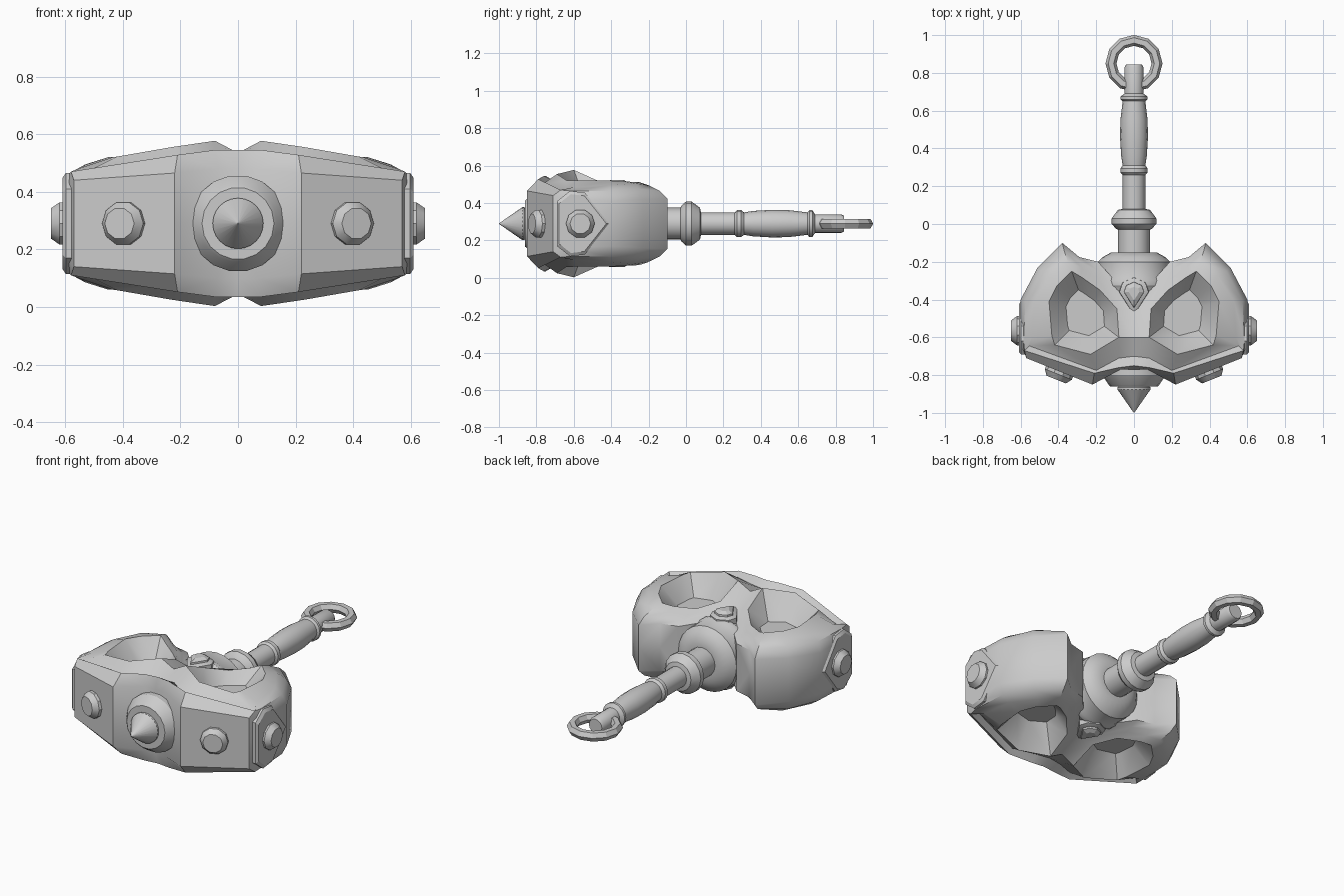
import bpy, bmesh, math
from mathutils import Vector

if "Cube" in bpy.data.objects:
    bpy.data.objects.remove(bpy.data.objects["Cube"])

ZC = 0.29  # height of the hammer's axis


def finish(name, bm, angle=30):
    bmesh.ops.remove_doubles(bm, verts=bm.verts, dist=1e-4)
    bmesh.ops.recalc_face_normals(bm, faces=bm.faces)
    me = bpy.data.meshes.new(name)
    bm.to_mesh(me)
    bm.free()
    ob = bpy.data.objects.new(name, me)
    bpy.context.collection.objects.link(ob)
    ob.location.z = ZC
    bpy.ops.object.select_all(action='DESELECT')
    ob.select_set(True)
    bpy.context.view_layer.objects.active = ob
    bpy.ops.object.shade_smooth_by_angle(angle=math.radians(angle))
    return ob


def loft(name, rings, angle=30):
    """Skin closed rings of points and cap both ends."""
    bm = bmesh.new()
    vs = [[bm.verts.new(p) for p in r] for r in rings]
    n = len(rings[0])
    for a, b in zip(vs, vs[1:]):
        for i in range(n):
            j = (i + 1) % n
            bm.faces.new((a[i], a[j], b[j], b[i]))
    bm.faces.new(vs[0])
    bm.faces.new(vs[-1])
    return finish(name, bm, angle)


def turned(name, profile, segs=16, base=(0, 0, 0), axis=(0, 1, 0)):
    """Turned part: profile of (distance along axis, radius)."""
    axis = Vector(axis).normalized()
    u = axis.cross(Vector((0, 0, 1))).normalized()
    w = u.cross(axis)
    base = Vector(base)
    rings = []
    for d, r in profile:
        rings.append([base + axis * d + (u * math.cos(t) + w * math.sin(t)) * r
                      for t in (2 * math.pi * i / segs for i in range(segs))])
    return loft(name, rings)


# Head: one quarter as rings running front centre -> side -> back -> centre
edge = [(0, -.77, .19), (.07, -.77, .19), (.22, -.85, .175), (.57, -.71, .15),
        (.6, -.63, .13), (.6, -.40, .12), (.51, -.23, .13), (.38, -.10, .135),
        (.29, -.175, .14), (.19, -.20, .14), (.10, -.30, .15), (0, -.30, .15)]
shoulder = [(0, -.75, .255), (.08, -.76, .255), (.21, -.79, .238), (.58, -.67, .18),
            (.585, -.62, .175), (.575, -.41, .175), (.49, -.25, .185), (.37, -.14, .175),
            (.285, -.20, .165), (.19, -.25, .16), (.09, -.36, .17), (0, -.36, .17)]
groove = [(0, -.70, .225), (.08, -.71, .228), (.20, -.775, .205), (.555, -.645, .165),
          (.54, -.60, .195), (.53, -.41, .205), (.44, -.27, .215), (.35, -.20, .205),
          (.28, -.23, .19), (.19, -.29, .175), (.08, -.41, .185), (0, -.41, .185)]
rim = [(0, -.60, .245), (.08, -.60, .287), (.23, -.69, .265), (.42, -.64, .232),
       (.435, -.59, .23), (.45, -.41, .23), (.41, -.33, .225), (.33, -.25, .222),
       (.28, -.28, .205), (.18, -.35, .19), (.09, -.45, .22), (0, -.46, .205)]
middle = [(x, y, 0) for x, y, h in edge]
pit_centre = Vector((.25, -.47, .11))
pit = []
for p in rim[1:11]:
    q = Vector(p).lerp(pit_centre, .45)
    q.z = .13
    pit.append(q)

bm = bmesh.new()
for sx in (1, -1):
    for sz in (1, -1):
        def add(p):
            return bm.verts.new((p[0] * sx, p[1], p[2] * sz))
        rows = [[add(p) for p in r] for r in (middle, edge, shoulder, groove, rim)]
        for a, b in zip(rows, rows[1:]):
            for i in range(11):
                bm.faces.new((a[i], a[i + 1], b[i + 1], b[i]))
        top = rows[-1]
        bm.faces.new((top[0], top[1], top[10], top[11]))
        floor = [add(p) for p in pit]
        for i in range(10):
            j = (i + 1) % 10
            bm.faces.new((top[i + 1], top[j + 1], floor[j], floor[i]))
        bm.faces.new(floor)
finish("head", bm, 38)

# Hub joining the head to the handle
turned("hub", [(-.50, .17), (-.34, .19), (-.325, .2), (-.30, .2), (-.285, .192),
               (-.20, .19), (-.175, .165), (-.15, .12), (-.15, .08)], 24)

# Teardrop gems in their settings, top and bottom
drop = [(0, -.47), (.045, -.40), (.07, -.36), (.055, -.315), (0, -.29),
        (-.055, -.315), (-.07, -.36), (-.045, -.40)]
for s, side in ((1, "top"), (-1, "bottom")):
    def ring(k, h):
        return [(x * k, -.36 + (y + .36) * k, h * s) for x, y in drop]
    loft("gem_setting_" + side, [ring(1.15, .14), ring(1.1, .20), ring(.8, .21)])
    loft("gem_" + side, [ring(.8, .19), ring(.75, .22), ring(.4, .233)], 10)

# Handle
turned("shaft", [(-.2, .085), (-.03, .085), (-.025, .095), (.0, .118), (.03, .118),
                 (.075, .085), (.08, .06), (.26, .06), (.272, .072), (.295, .072),
                 (.31, .06), (.36, .068), (.46, .074), (.55, .072), (.65, .06),
                 (.66, .072), (.675, .072), (.69, .05), (.83, .05), (.845, .042)], 16)

# Hanging ring
bpy.ops.mesh.primitive_torus_add(location=(0, .85, ZC), major_segments=12,
                                 minor_segments=6, major_radius=.122, minor_radius=.029)
bpy.context.object.name = "hanging_ring"
bpy.ops.object.shade_smooth_by_angle(angle=math.radians(25))

# Front boss and spike
turned("front_boss", [(-.70, .168), (-.78, .168), (-.80, .168), (-.85, .135), (-.86, .125)], 18)
turned("spike", [(-.84, .05), (-.865, .088), (-.875, .088), (-.999, .002)], 24)

# Side plates and rivets
plate = [(-.69, .12), (-.62, .175), (-.54, .165), (-.41, 0),
         (-.54, -.165), (-.62, -.175), (-.69, -.12)]
rivet = [(-.04, .077), (.015, .077), (.045, .055)]
for s, side in ((1, "right"), (-1, "left")):
    def outline(x, k):
        return [(x * s, -.57 + (y + .57) * k, z * k) for y, z in plate]
    loft("side_plate_" + side, [outline(.55, 1), outline(.598, 1), outline(.61, .9)])
    turned("side_rivet_" + side, rivet, 10, (.605 * s, -.565, 0), (s, 0, 0))
    turned("front_rivet_" + side, rivet, 10, (.395 * s, -.782, 0), (.37 * s, -.93, 0))
